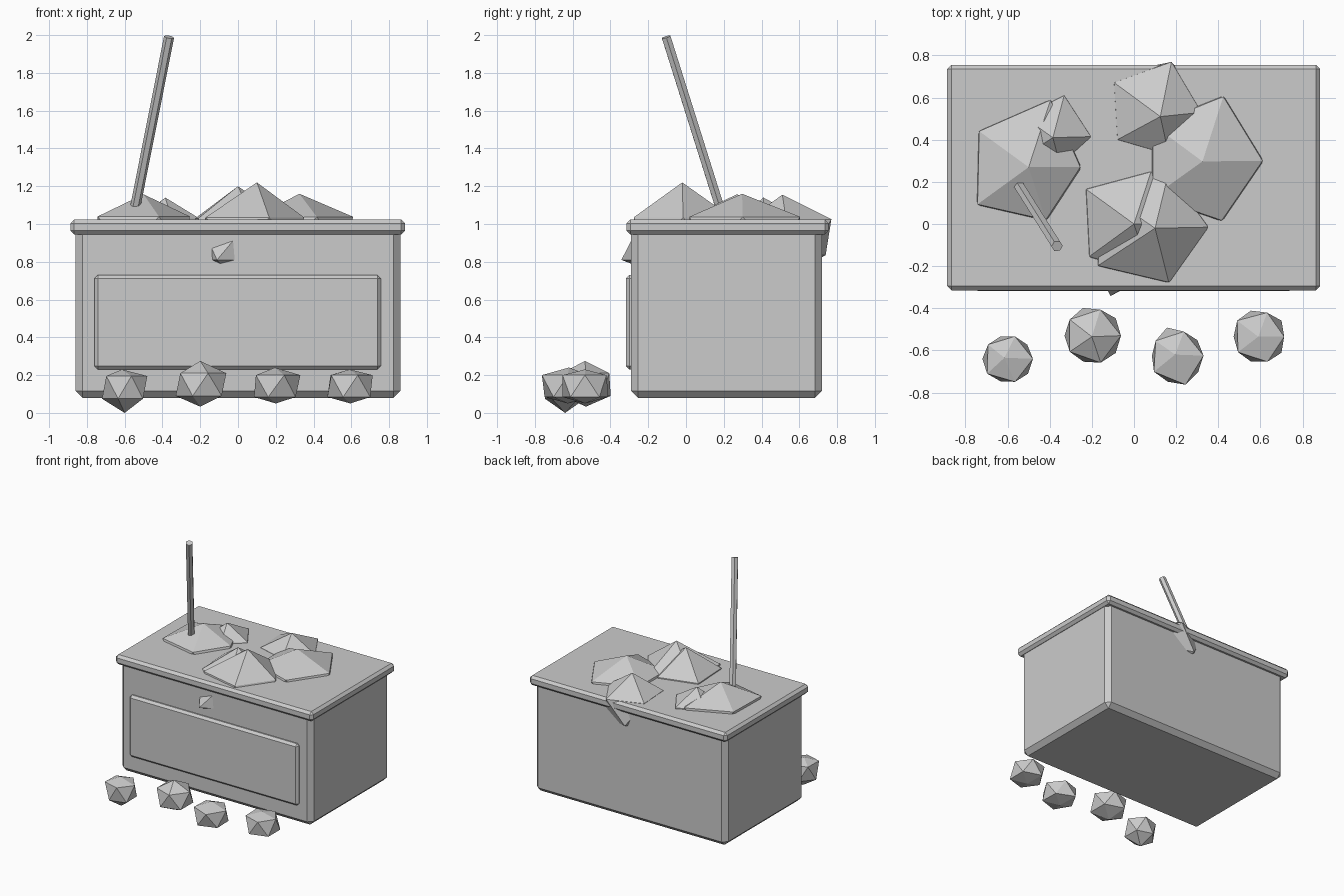
import bpy
import math
from mathutils import Vector


def make_object(name, verts, faces):
    mesh = bpy.data.meshes.new(name)
    mesh.from_pydata(verts, [], faces)
    mesh.update()
    obj = bpy.data.objects.new(name, mesh)
    bpy.context.collection.objects.link(obj)
    return obj


def chamfered_box(name, lo, hi, width):
    lo, hi = Vector(lo), Vector(hi)
    bpy.ops.mesh.primitive_cube_add(size=1, location=(lo + hi) / 2)
    obj = bpy.context.object
    obj.name = name
    obj.scale = hi - lo
    bpy.ops.object.transform_apply(location=False, rotation=False, scale=True)
    bevel = obj.modifiers.new("chamfer", "BEVEL")
    bevel.width = width
    bevel.segments = 1
    return obj


def rock(name, center, apex, bottom_z, ring_h, upper, lower):
    """Irregular icosahedron: apex, two offset rings of five radii, bottom point."""
    cx, cy, cz = center
    verts = [apex]
    for radii, start, z in ((upper, 0, cz + ring_h), (lower, 36, cz - ring_h)):
        for i, r in enumerate(radii):
            a = math.radians(start + 72 * i)
            verts.append((cx + r * math.cos(a), cy + r * math.sin(a), z))
    verts.append((cx, cy, bottom_z))
    faces = []
    for i in range(5):
        j = (i + 1) % 5
        u, un, l, ln = 1 + i, 1 + j, 6 + i, 6 + j
        faces += [(0, u, un), (u, l, un), (un, l, ln), (11, ln, l)]
    return make_object(name, verts, faces)


# Crate body, lid slab and raised front panel
chamfered_box("crate_body", (-0.86, -0.29, 0.08), (0.86, 0.72, 1.0), 0.036)
chamfered_box("crate_lid", (-0.887, -0.315, 0.945), (0.884, 0.755, 1.023), 0.02)
chamfered_box("front_panel", (-0.76, -0.318, 0.23), (0.756, -0.27, 0.73), 0.018)

# Large flattened rocks sunk into the lid (ring radii start at +x, anticlockwise)
rock("heap_rock_front", (0.08, -0.015, 0.935), (0.10, -0.02, 1.22), 0.70, 0.10,
     (0.27, 0.27, 0.28, 0.31, 0.275), (0.27, 0.27, 0.27, 0.27, 0.27))
rock("heap_rock_inner", (0.0, 0.0, 0.92), (0.0, 0.0, 1.20), 0.68, 0.11,
     (0.24, 0.26, 0.28, 0.26, 0.24), (0.27, 0.27, 0.27, 0.36, 0.27))
rock("heap_rock_right", (0.325, 0.30, 0.94), (0.325, 0.297, 1.16), 0.72, 0.098,
     (0.285, 0.32, 0.29, 0.29, 0.297), (0.29, 0.29, 0.29, 0.29, 0.29))
rock("heap_rock_back", (0.10, 0.53, 0.93), (0.125, 0.51, 1.155), 0.72, 0.095,
     (0.22, 0.252, 0.24, 0.22, 0.21), (0.22, 0.22, 0.22, 0.22, 0.22))
rock("heap_rock_left", (-0.5, 0.27, 0.94), (-0.5, 0.27, 1.157), 0.72, 0.1,
     (0.245, 0.335, 0.29, 0.30, 0.263), (0.27, 0.27, 0.27, 0.27, 0.27))
rock("heap_rock_small", (-0.395, 0.415, 0.94), (-0.385, 0.41, 1.14), 0.76, 0.09,
     (0.19, 0.205, 0.16, 0.15, 0.14), (0.17, 0.17, 0.17, 0.17, 0.17))

# Small rocks on the ground in front
rock("ground_rock_1", (-0.60, -0.64, 0.135), (-0.615, -0.635, 0.23), 0.0, 0.06,
     (0.12, 0.112, 0.115, 0.12, 0.115), (0.115, 0.112, 0.12, 0.112, 0.12))
rock("ground_rock_2", (-0.20, -0.53, 0.15), (-0.20, -0.535, 0.275), 0.033, 0.06,
     (0.138, 0.13, 0.13, 0.13, 0.135), (0.14, 0.138, 0.13, 0.13, 0.14))
rock("ground_rock_3", (0.20, -0.625, 0.142), (0.195, -0.62, 0.24), 0.05, 0.058,
     (0.13, 0.12, 0.12, 0.13, 0.145), (0.125, 0.14, 0.115, 0.13, 0.13))
rock("ground_rock_4", (0.595, -0.535, 0.142), (0.59, -0.535, 0.23), 0.05, 0.058,
     (0.118, 0.12, 0.13, 0.125, 0.125), (0.13, 0.13, 0.122, 0.125, 0.13))

# Leaning hexagonal stick planted in the heap
top, foot = Vector((-0.365, -0.105, 1.99)), Vector((-0.55, 0.188, 1.06))
axis = top - foot
bpy.ops.mesh.primitive_cylinder_add(vertices=6, radius=0.027, depth=axis.length,
                                    location=(top + foot) / 2)
stick = bpy.context.object
stick.name = "leaning_stick"
stick.rotation_mode = "QUATERNION"
stick.rotation_quaternion = axis.to_track_quat("Z", "Y")
